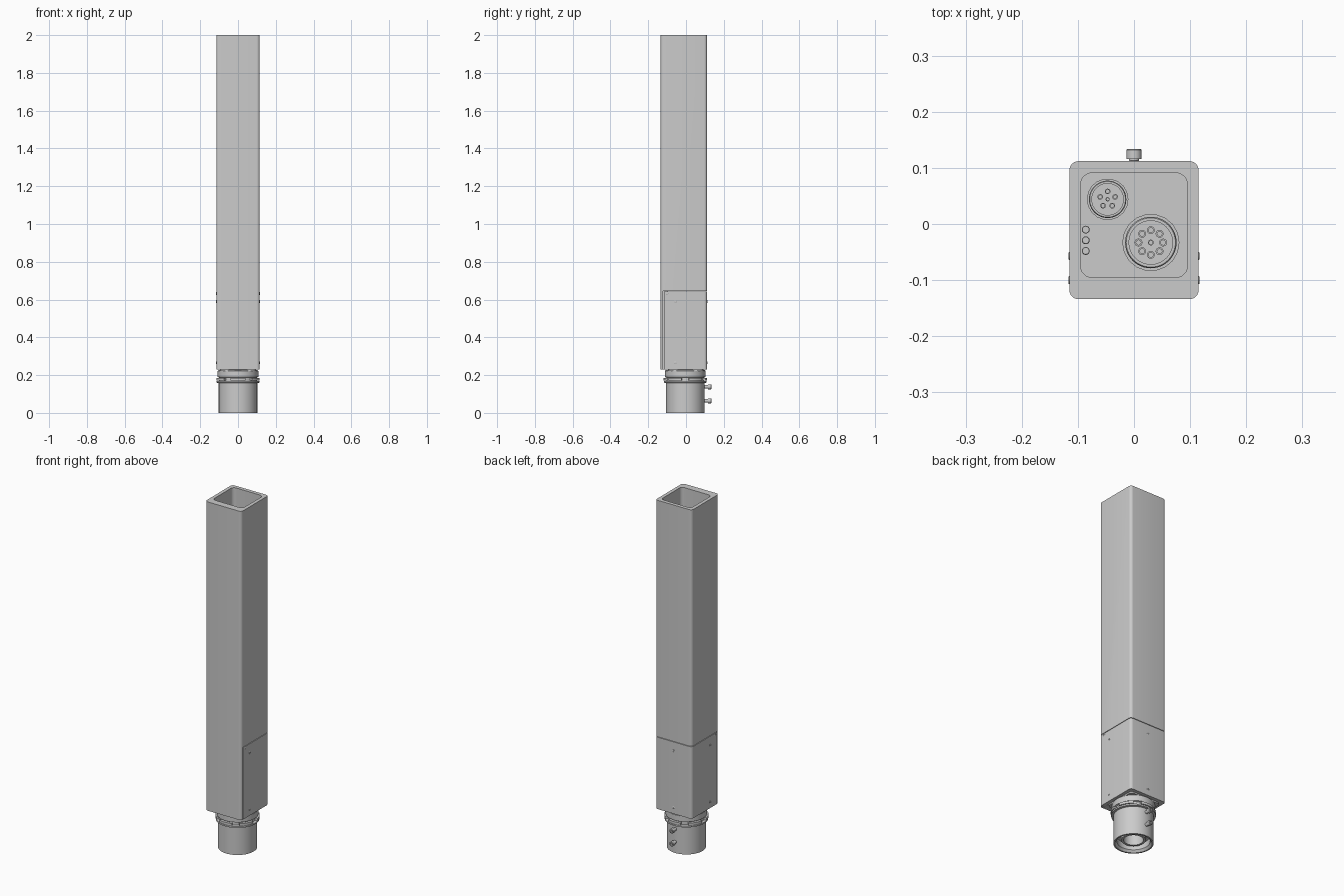
import bpy, bmesh
from math import sin, cos, pi, radians
from mathutils import Matrix, Vector

if "Cube" in bpy.data.objects:
    bpy.data.objects.remove(bpy.data.objects["Cube"])

CY = -0.004            # axis of the round base
FRONT, BACK, HALF = -0.134, 0.112, 0.115
SEAM = 0.645           # top of the service cover
BOX0 = 0.23            # underside of the square post


def finish(name, bm, smooth=True):
    bmesh.ops.remove_doubles(bm, verts=bm.verts, dist=1e-6)
    bmesh.ops.recalc_face_normals(bm, faces=bm.faces)
    me = bpy.data.meshes.new(name)
    bm.to_mesh(me)
    bm.free()
    ob = bpy.data.objects.new(name, me)
    bpy.context.collection.objects.link(ob)
    bpy.ops.object.select_all(action='DESELECT')
    bpy.context.view_layer.objects.active = ob
    ob.select_set(True)
    if smooth:
        bpy.ops.object.shade_smooth_by_angle(angle=radians(30))
    return ob


def rounded(x0, x1, y0, y1, r, n=6):
    """Rounded rectangle, counter-clockwise from the front right corner."""
    pts = []
    for k, (cx, cy) in enumerate([(x1 - r, y0 + r), (x1 - r, y1 - r), (x0 + r, y1 - r), (x0 + r, y0 + r)]):
        for i in range(n + 1):
            a = (k - 1) * pi / 2 + i / n * pi / 2
            pts.append((cx + r * cos(a), cy + r * sin(a)))
    return pts


def prism(bm, pts, z0, z1):
    f = bm.faces.new([bm.verts.new((x, y, z0)) for x, y in pts])
    ext = bmesh.ops.extrude_face_region(bm, geom=[f])['geom']
    bmesh.ops.translate(bm, verts=[v for v in ext if isinstance(v, bmesh.types.BMVert)], vec=(0, 0, z1 - z0))


def tube(bm, outer, inner, z0, z1):
    """Hollow prism from two loops with equal point counts."""
    loops = [[bm.verts.new((x, y, z)) for x, y in p]
             for p, z in ((outer, z0), (outer, z1), (inner, z1), (inner, z0))]
    n = len(outer)
    for k in range(4):
        a, b = loops[k], loops[(k + 1) % 4]
        for i in range(n):
            j = (i + 1) % n
            bm.faces.new((a[i], a[j], b[j], b[i]))


def lathe(bm, prof, mat=Matrix(), n=48):
    """Spin (radius, height) points round local z; ends are closed with discs."""
    rings = [[bm.verts.new(mat @ Vector((r * cos(2 * pi * i / n), r * sin(2 * pi * i / n), z)))
              for i in range(n)] for r, z in prof]
    for a, b in zip(rings, rings[1:]):
        for i in range(n):
            j = (i + 1) % n
            bm.faces.new((a[i], a[j], b[j], b[i]))
    bm.faces.new(rings[0])
    bm.faces.new(rings[-1])


def at(x, y, z):
    return Matrix.Translation((x, y, z))


outer = rounded(-HALF, HALF, FRONT, BACK, 0.016)
inner = rounded(-0.095, 0.095, -0.095, 0.091, 0.02)

# Square post: hollow tube, cut away behind the front wall for the cover
bm = bmesh.new()
tube(bm, outer, inner, BOX0, 2.0)
post = finish("post", bm)
bm = bmesh.new()
prism(bm, [(-0.2, -0.121), (0.2, -0.121), (0.2, 0.2), (-0.2, 0.2)], 0.1, SEAM)
cutter = finish("cover_cutter", bm, False)
mod = post.modifiers.new("cut", 'BOOLEAN')
mod.object, mod.operation, mod.solver = cutter, 'DIFFERENCE', 'EXACT'
bpy.context.view_layer.objects.active = post
bpy.ops.object.modifier_apply(modifier=mod.name)
bpy.data.objects.remove(cutter)

# Liner that thickens the front wall behind the cover gap
bm = bmesh.new()
prism(bm, [(-0.094, -0.122), (0.094, -0.122), (0.094, -0.095), (-0.094, -0.095)], BOX0, SEAM)
finish("front_liner", bm)

# U-shaped service cover round the sides and back
bm = bmesh.new()
u_out = [(HALF, -0.117)] + rounded(-HALF, HALF, FRONT, BACK, 0.016)[7:21] + [(-HALF, -0.117)]
u_in = [(0.095, -0.117)] + inner[7:21] + [(-0.095, -0.117)]
loops = [[bm.verts.new((x, y, z)) for x, y in p]
         for p, z in ((u_out, BOX0), (u_out, SEAM - 0.003), (u_in, SEAM - 0.003), (u_in, BOX0))]
for k in range(4):
    a, b = loops[k], loops[(k + 1) % 4]
    for i in range(len(u_out) - 1):
        bm.faces.new((a[i], a[i + 1], b[i + 1], b[i]))
for i in (0, -1):
    bm.faces.new([lp[i] for lp in loops])
finish("service_cover", bm)

# Cover screws on both sides and the back
bm = bmesh.new()
head = [(0.007, -0.004), (0.007, 0.001), (0.0055, 0.002), (0.003, 0.002), (0.003, 0.0)]
for s in (-1, 1):
    for y, z in ((-0.057, 0.59), (-0.057, 0.265), (-0.1, 0.632)):
        lathe(bm, head, at(s * HALF, y, z) @ Matrix.Rotation(s * pi / 2, 4, 'Y'), 16)
for z in (0.59, 0.265):
    lathe(bm, head, at(0, BACK, z) @ Matrix.Rotation(-pi / 2, 4, 'X'), 16)
finish("cover_screws", bm)

# Floor plate closing the post
bm = bmesh.new()
prism(bm, rounded(-0.096, 0.096, -0.096, 0.092, 0.02), 0.222, 0.234)
finish("floor_plate", bm)

# Upper neck
bm = bmesh.new()
lathe(bm, [(0.1, 0.16), (0.1, 0.187), (0.108, 0.19), (0.108, 0.222), (0.104, 0.226)], at(0, CY, 0), 64)
finish("neck", bm)

# Ground socket, open underneath with a stepped bore
bm = bmesh.new()
lathe(bm, [(0.05, 0.13), (0.05, 0.02), (0.062, 0.02), (0.062, 0.045), (0.084, 0.045), (0.084, 0.012),
           (0.094, 0.0), (0.102, 0.0), (0.102, 0.158), (0.113, 0.16), (0.113, 0.168), (0.104, 0.17)],
      at(0, CY, 0), 64)
finish("ground_socket", bm)

# Locking lugs round the flange
bm = bmesh.new()
for k in range(6):
    mid = -pi / 2 + k * pi / 3
    arc = [mid + radians(-20 + 5 * i) for i in range(9)]
    pts = [(0.115 * cos(a), CY + 0.115 * sin(a)) for a in arc]
    pts += [(0.095 * cos(a), CY + 0.095 * sin(a)) for a in reversed(arc)]
    prism(bm, pts, 0.171, 0.185)
finish("locking_lugs", bm)

# Clamp bolts at the back
bm = bmesh.new()
for z in (0.138, 0.064):
    lathe(bm, [(0.009, 0.08), (0.009, 0.116), (0.0134, 0.116), (0.0134, 0.132), (0.0115, 0.134),
               (0.006, 0.134), (0.006, 0.127)],
          at(0, 0, z) @ Matrix.Rotation(-pi / 2, 4, 'X'), 24)
finish("clamp_bolts", bm)


# Cable connectors standing on the floor plate
def connector(name, x, y, r, h, pins, orbit, pin_r):
    bm = bmesh.new()
    base = at(x, y, 0.233)
    lathe(bm, [(r, 0), (r, h * 0.55)], base, 18)
    lathe(bm, [(r * 0.9, 0), (r * 0.9, h * 0.95), (r * 0.86, h), (r * 0.76, h), (r * 0.76, h * 0.75)], base)
    spots = [(0, 0)] + [(orbit * cos(2 * pi * i / pins + pi / 2), orbit * sin(2 * pi * i / pins + pi / 2))
                        for i in range(pins)]
    for i, (px, py) in enumerate(spots):
        q = pin_r * (0.75 if i == 0 else 1)
        lathe(bm, [(q, h * 0.7), (q, h * 0.93), (q * 0.6, h * 0.93), (q * 0.6, h * 0.8)],
              base @ at(px, py, 0), 16)
    finish(name, bm)


connector("large_connector", 0.03, -0.033, 0.051, 0.09, 8, 0.022, 0.007)
connector("small_connector", -0.047, 0.044, 0.037, 0.07, 5, 0.014, 0.005)

# Row of three small studs
bm = bmesh.new()
for y in (-0.01, -0.029, -0.048):
    lathe(bm, [(0.007, 0.233), (0.007, 0.25), (0.006, 0.252)], at(-0.086, y, 0), 20)
finish("floor_studs", bm)
